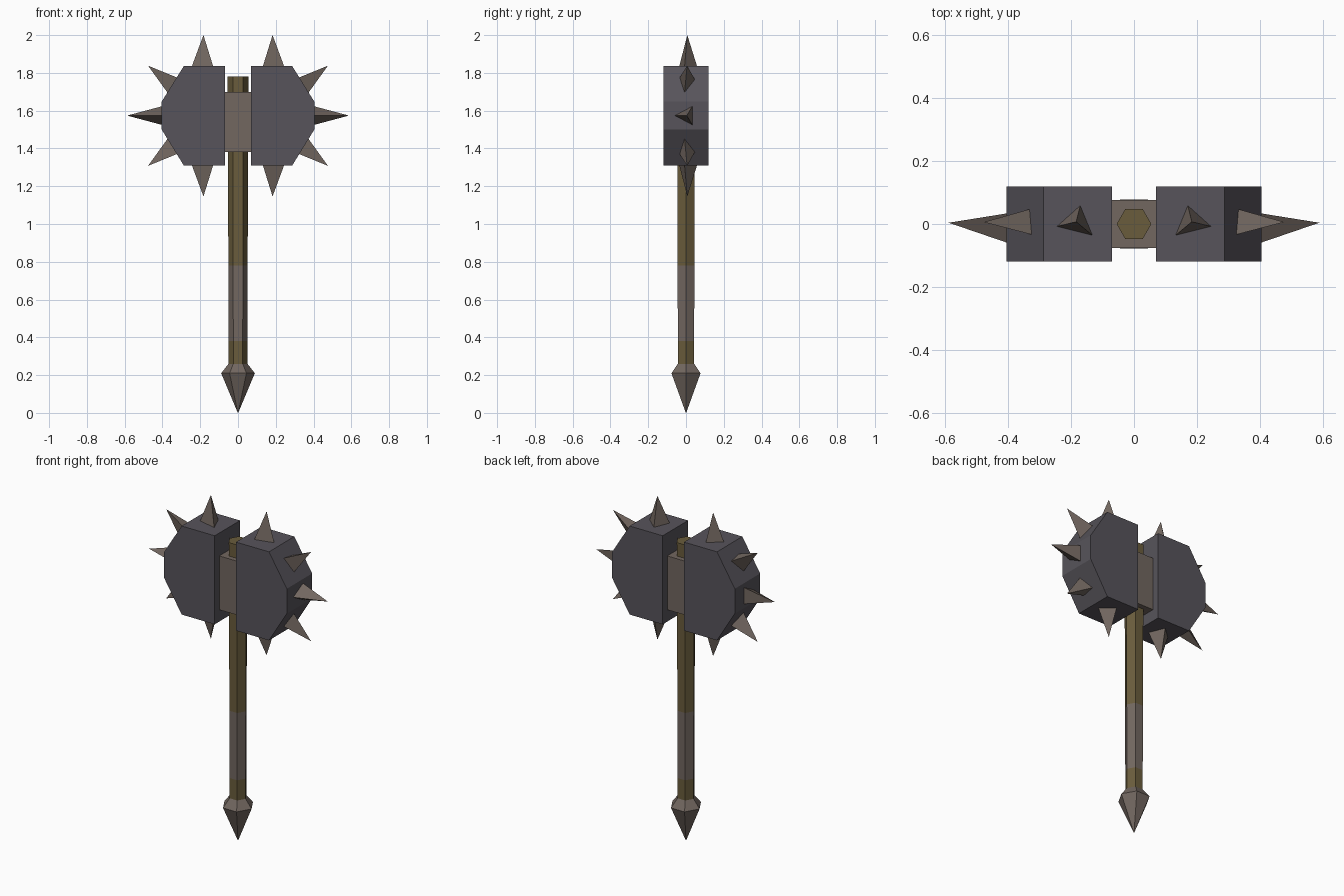
import bpy, bmesh, math
from mathutils import Vector

if "Cube" in bpy.data.objects:
    bpy.data.objects.remove(bpy.data.objects["Cube"])


def material(name, rgb):
    m = bpy.data.materials.new(name)
    m.diffuse_color = (*rgb, 1.0)
    m.use_nodes = True
    m.node_tree.nodes["Principled BSDF"].inputs["Base Color"].default_value = m.diffuse_color
    return m


IRON = material("dark iron", (0.095, 0.088, 0.104))
BRONZE = material("dull brown metal", (0.168, 0.135, 0.116))
WOOD = material("olive wood", (0.143, 0.107, 0.045))


def finish(name, bm, mats):
    bmesh.ops.recalc_face_normals(bm, faces=bm.faces)
    me = bpy.data.meshes.new(name)
    bm.to_mesh(me)
    bm.free()
    for m in mats:
        me.materials.append(m)
    ob = bpy.data.objects.new(name, me)
    bpy.context.collection.objects.link(ob)
    return ob


def hex_lathe(name, rings, mats, rule=None):
    """Stack of six-sided rings (z, radius), corners pointing along x."""
    bm = bmesh.new()
    loops = []
    for z, r in rings:
        loops.append([bm.verts.new((r * math.cos(i * math.pi / 3),
                                    r * math.sin(i * math.pi / 3), z)) for i in range(6)])
    for a, b in zip(loops, loops[1:]):
        for i in range(6):
            j = (i + 1) % 6
            f = bm.faces.new((a[i], a[j], b[j], b[i]))
            if rule:
                f.material_index = rule(f.calc_center_median().z)
    bm.faces.new(loops[0])
    bm.faces.new(loops[-1])
    bmesh.ops.remove_doubles(bm, verts=bm.verts, dist=1e-5)
    return finish(name, bm, mats)


def mirror_x(ob):
    ob.modifiers.new("mirror", 'MIRROR').use_axis[0] = True


# Shaft with a metal grip band
hex_lathe("shaft", [(0.25, 0.05), (0.38, 0.05), (0.78, 0.051), (1.78, 0.055)],
          [WOOD, BRONZE], lambda z: 1 if 0.38 < z < 0.78 else 0)

# Pointed pommel
hex_lathe("pommel", [(0.0, 0.001), (0.21, 0.089), (0.26, 0.05)], [BRONZE])

# Collar block between the two head halves
bm = bmesh.new()
bmesh.ops.create_cube(bm, size=1)
bmesh.ops.scale(bm, vec=(0.144, 0.152, 0.32), verts=bm.verts)
bmesh.ops.translate(bm, vec=(0, 0, 1.54), verts=bm.verts)
finish("collar", bm, [BRONZE])

# Chamfered head block, mirrored
profile = [(0.07, 1.31), (0.287, 1.31), (0.404, 1.50),
           (0.404, 1.648), (0.287, 1.836), (0.07, 1.836)]
bm = bmesh.new()
face = bm.faces.new([bm.verts.new((x, -0.119, z)) for x, z in profile])
ext = bmesh.ops.extrude_face_region(bm, geom=[face])
bmesh.ops.translate(bm, vec=(0, 0.238, 0),
                    verts=[v for v in ext["geom"] if isinstance(v, bmesh.types.BMVert)])
mirror_x(finish("head_block", bm, [IRON]))

# Three-sided spikes: tip, then three base corners
MID = 1.573
top = [(0.183, 0.007, 2.0), (0.17, 0.06, 1.83), (0.13, -0.037, 1.83), (0.246, -0.008, 1.83)]
diagonal = [(0.476, 0.006, 1.838), (0.33, 0.047, 1.765),
            (0.322, -0.034, 1.775), (0.373, -0.008, 1.695)]
side = [(0.587, 0.004, 1.574), (0.40, -0.06, 1.574), (0.40, 0.034, 1.624), (0.40, 0.034, 1.524)]


def flip(points):
    return [(x, y, 2 * MID - z) for x, y, z in points]


for name, pts in (("top_spike", top), ("upper_spike", diagonal), ("side_spike", side),
                  ("lower_spike", flip(diagonal)), ("bottom_spike", flip(top))):
    bm = bmesh.new()
    t, a, b, c = [bm.verts.new(Vector(p)) for p in pts]
    for tri in ((a, b, c), (t, a, b), (t, b, c), (t, c, a)):
        bm.faces.new(tri)
    mirror_x(finish(name, bm, [BRONZE]))
